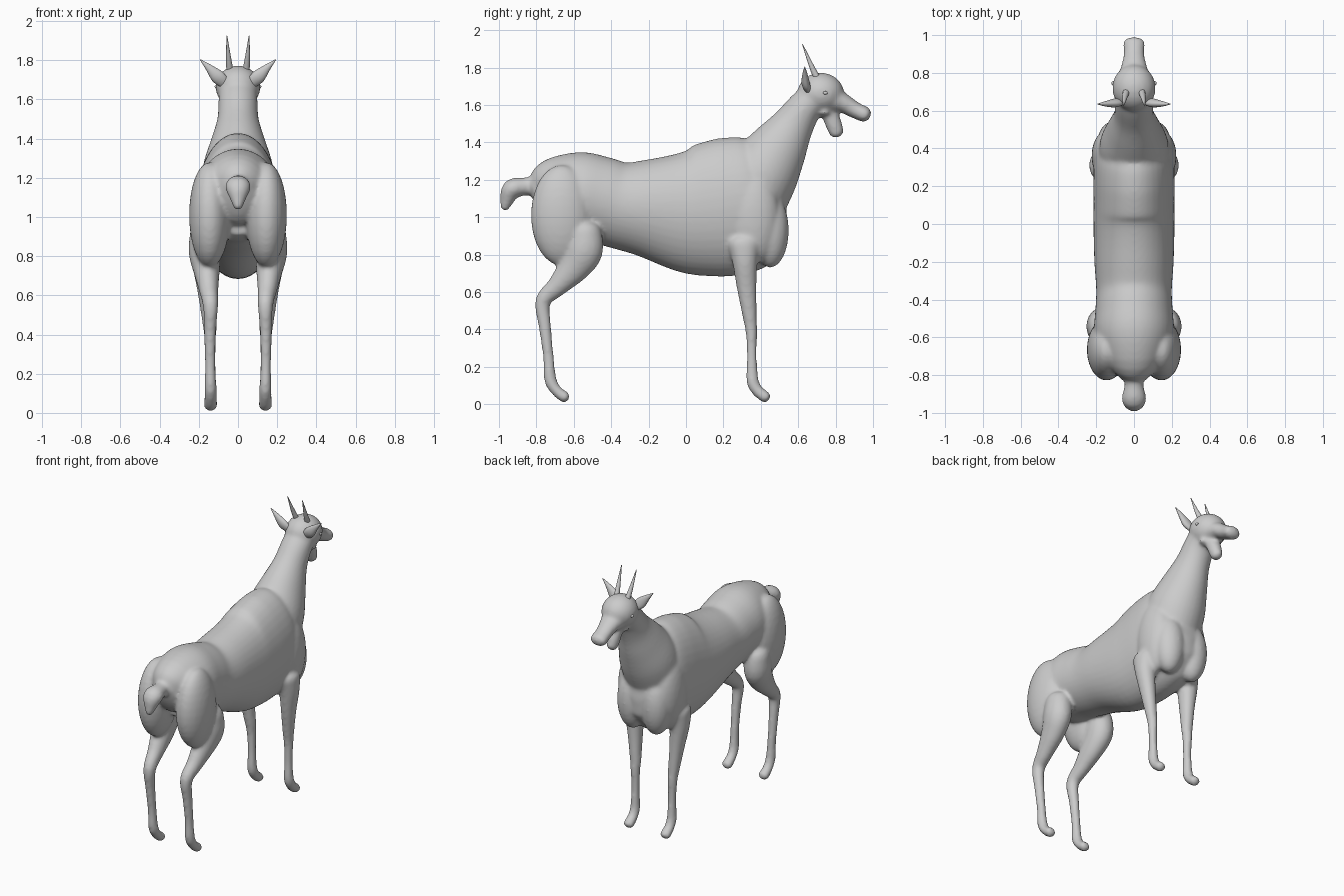
import bpy, bmesh, math
from mathutils import Vector

cube = bpy.data.objects.get("Cube")
if cube:
    bpy.data.objects.remove(cube, do_unlink=True)

grey = bpy.data.materials.new("clay grey")
grey.use_nodes = True
COLOUR = (0.6, 0.6, 0.6, 1)
grey.diffuse_color = COLOUR
grey.node_tree.nodes["Principled BSDF"].inputs["Base Color"].default_value = COLOUR


def spline(p, steps=4):
    """Smooth the stations of a path (position and two radii together)."""
    p = [Vector(q) for q in p]
    out = []
    for i in range(len(p) - 1):
        a, b, c, d = p[max(i - 1, 0)], p[i], p[i + 1], p[min(i + 2, len(p) - 1)]
        for s in range(steps):
            t = s / steps
            out.append(0.5 * (2 * b + (c - a) * t + (2 * a - 5 * b + 4 * c - d) * t * t
                              + (3 * b - a - 3 * c + d) * t ** 3))
    return out + [p[-1]]


def loft(bm, path, flip=1, sides=24, cap=0.8):
    """Skin ellipses along a path of (x, y, z, half width, half depth)."""
    st = spline(path)
    rings = []
    last = len(st) - 1
    for i, s in enumerate(st):
        t = (Vector(st[min(i + 1, last)][:3]) - Vector(st[max(i - 1, 0)][:3])).normalized()
        u = (Vector((1, 0, 0)) - t * t.x).normalized()
        v = t.cross(u)
        # Rounded ends
        slots = [(0, 1)]
        dome = [(math.sin(a), math.cos(a)) for a in (0.5, 1.0, 1.4)]
        if i == 0:
            slots = [(-o, k) for o, k in reversed(dome)] + slots
        elif i == last:
            slots += dome
        for o, k in slots:
            c = Vector(s[:3]) + t * o * cap * min(s[3], s[4])
            ring = []
            for j in range(sides):
                a = 2 * math.pi * j / sides
                q = c + u * math.cos(a) * s[3] * k + v * math.sin(a) * s[4] * k
                ring.append(bm.verts.new((q.x * flip, q.y, q.z)))
            rings.append(ring)
    for r, q in zip(rings, rings[1:]):
        for j in range(sides):
            n = (j + 1) % sides
            bm.faces.new((r[j], r[n], q[n], q[j]))
    bm.faces.new(rings[0])
    bm.faces.new(rings[-1])


def ball(bm, centre, radii, flip=1):
    made = bmesh.ops.create_uvsphere(bm, u_segments=24, v_segments=16, radius=1)
    for v in made["verts"]:
        v.co = Vector((flip * (centre[0] + v.co.x * radii[0]),
                       centre[1] + v.co.y * radii[1], centre[2] + v.co.z * radii[2]))


def finish(name, bm):
    bmesh.ops.recalc_face_normals(bm, faces=bm.faces)
    mesh = bpy.data.meshes.new(name)
    bm.to_mesh(mesh)
    bm.free()
    mesh.materials.append(grey)
    ob = bpy.data.objects.new(name, mesh)
    bpy.context.collection.objects.link(ob)
    bpy.ops.object.select_all(action="DESELECT")
    ob.select_set(True)
    bpy.context.view_layer.objects.active = ob
    bpy.ops.object.shade_smooth()
    return ob


body = bmesh.new()

# Trunk: y, top, bottom, half width
trunk = [(-.77, 1.24, .95, .10), (-.70, 1.32, .92, .17), (-.58, 1.35, .88, .21),
         (-.46, 1.325, .86, .205), (-.35, 1.295, .83, .20), (-.2, 1.315, .78, .21),
         (0, 1.36, .70, .215), (.12, 1.4, .68, .215), (.25, 1.43, .69, .215),
         (.36, 1.44, .74, .205), (.45, 1.40, .82, .165)]
loft(body, [(0, y, (a + b) / 2, w, (a - b) / 2) for y, a, b, w in trunk], cap=.45, sides=40)

# Neck, rising from the chest into the skull
loft(body, [(0, .34, 1.10, .19, .20), (0, .42, 1.25, .18, .19), (0, .50, 1.38, .14, .155),
            (0, .57, 1.49, .107, .115), (0, .63, 1.58, .10, .095), (0, .69, 1.64, .10, .09)], sides=32)
ball(body, (0, .72, 1.663), (.115, .125, .11))

# Muzzle, lower jaw and hanging tongue
loft(body, [(0, .74, 1.64, .10, .09), (0, .83, 1.615, .07, .055), (0, .90, 1.575, .055, .045),
            (0, .955, 1.55, .06, .043)])
loft(body, [(0, .76, 1.57, .05, .04), (0, .785, 1.51, .045, .045), (0, .805, 1.455, .038, .04)])
ball(body, (0, .74, 1.56), (.08, .045, .022))

# Tail
loft(body, [(0, -.76, 1.17, .05, .07), (0, -.85, 1.165, .05, .048), (0, -.93, 1.15, .066, .055),
            (0, -.96, 1.08, .036, .034), (0, -.967, 1.055, .026, .026)])

for side in (-1, 1):
    # Haunch, shoulder and breast masses
    ball(body, (.145, -.665, 1.01), (.105, .165, .27), side)
    ball(body, (.135, .36, 1.0), (.09, .14, .25), side)
    ball(body, (.09, .45, .93), (.10, .10, .20), side)
    # Hind leg
    loft(body, [(.165, -.54, .92, .08, .09), (.17, -.545, .82, .082, .10), (.16, -.60, .73, .068, .085),
                (.15, -.69, .63, .05, .056), (.14, -.765, .55, .04, .042), (.142, -.755, .42, .031, .034),
                (.142, -.735, .25, .028, .029), (.14, -.725, .13, .031, .034),
                (.14, -.69, .07, .032, .03), (.14, -.648, .038, .037, .032)], side)
    # Foreleg
    loft(body, [(.175, .31, .86, .062, .085), (.172, .315, .76, .062, .067), (.16, .325, .62, .047, .053),
                (.145, .343, .45, .036, .037), (.142, .35, .38, .031, .031),
                (.14, .352, .25, .027, .027), (.14, .355, .13, .031, .034),
                (.14, .38, .075, .032, .032), (.14, .425, .038, .037, .032)], side)

# Fuse the masses into one soft skin
skin = finish("body", body)
fuse = skin.modifiers.new("fuse", "REMESH")
fuse.mode = "VOXEL"
fuse.voxel_size = 0.01
fuse.use_smooth_shade = True
soften = skin.modifiers.new("soften", "SMOOTH")
soften.factor = 0.5
soften.iterations = 14
for m in ("fuse", "soften"):
    bpy.ops.object.modifier_apply(modifier=m)

for side, label in ((1, "left"), (-1, "right")):
    # Ear: flattened cone flaring outwards
    bm = bmesh.new()
    loft(bm, [(.07, .65, 1.685, .03, .018), (.105, .64, 1.717, .035, .022),
              (.15, .636, 1.763, .018, .014), (.193, .635, 1.803, .002, .002)], -side if side > 0 else 1)
    finish(label + "_ear", bm)
    # Horn: slim spike leaning back
    bm = bmesh.new()
    loft(bm, [(.04, .705, 1.735, .019, .019), (.048, .67, 1.81, .013, .013),
              (.057, .623, 1.925, .002, .002)], side, sides=16)
    finish(label + "_horn", bm)
    # Eye
    bm = bmesh.new()
    ball(bm, (.111, .745, 1.665), (.008, .012, .009), side)
    finish(label + "_eye", bm)
